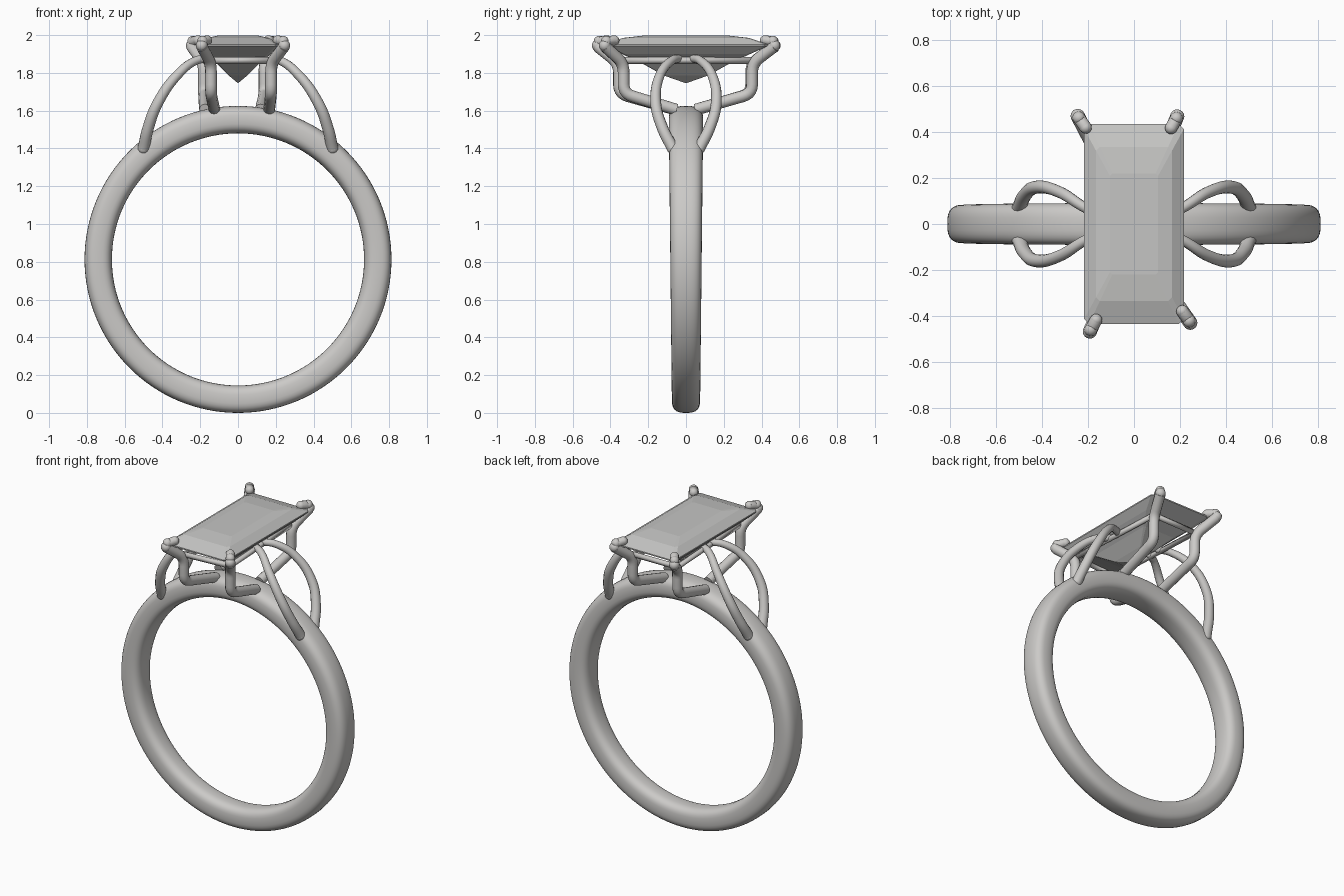
import bpy, bmesh, math
from mathutils import Vector

if "Cube" in bpy.data.objects:
    bpy.data.objects.remove(bpy.data.objects["Cube"], do_unlink=True)


def material(name, rgb):
    m = bpy.data.materials.new(name)
    m.use_nodes = True
    m.diffuse_color = (*rgb, 1)
    m.node_tree.nodes["Principled BSDF"].inputs["Base Color"].default_value = (*rgb, 1)
    return m


METAL = material("pale metal", (0.60, 0.59, 0.575))
STONE = material("grey stone", (0.56, 0.56, 0.55))


def add_mesh(name, mesh, mat, smooth=True):
    mesh.materials.clear()
    mesh.materials.append(mat)
    ob = bpy.data.objects.new(name, mesh)
    bpy.context.collection.objects.link(ob)
    for p in mesh.polygons:
        p.use_smooth = smooth
    return ob


def from_bmesh(name, bm, mat, smooth):
    bmesh.ops.recalc_face_normals(bm, faces=bm.faces)
    mesh = bpy.data.meshes.new(name)
    bm.to_mesh(mesh)
    bm.free()
    return add_mesh(name, mesh, mat, smooth)


def bridge(bm, a, b):
    n = len(a)
    for i in range(n):
        bm.faces.new((a[i], a[(i + 1) % n], b[(i + 1) % n], b[i]))


def wire(name, points, radius, radii=None, bezier=False, cyclic=False):
    """Sweep a round tube along a path and turn it into a mesh."""
    cu = bpy.data.curves.new(name + "_path", "CURVE")
    cu.dimensions = "3D"
    cu.bevel_depth = radius
    cu.bevel_resolution = 4
    cu.resolution_u = 10
    cu.use_fill_caps = True
    sp = cu.splines.new("BEZIER" if bezier else "POLY")
    pts = sp.bezier_points if bezier else sp.points
    pts.add(len(points) - 1)
    for i, (p, co) in enumerate(zip(pts, points)):
        p.co = co if bezier else (*co, 1)
        p.radius = radii[i] if radii else 1
        if bezier:
            p.handle_left_type = p.handle_right_type = "AUTO"
    sp.use_cyclic_u = cyclic
    ob = bpy.data.objects.new(name + "_path", cu)
    bpy.context.collection.objects.link(ob)
    bpy.context.view_layer.update()
    dg = bpy.context.evaluated_depsgraph_get()
    mesh = bpy.data.meshes.new_from_object(ob.evaluated_get(dg))
    bpy.data.objects.remove(ob, do_unlink=True)
    return add_mesh(name, mesh, METAL)


def rounded(points, size):
    """Replace each inner corner of a path with a short arc."""
    pts = [Vector(p) for p in points]
    out = [pts[0]]
    for a, b, c in zip(pts, pts[1:], pts[2:]):
        p = b + (a - b).normalized() * min(size, (a - b).length * 0.45)
        q = b + (c - b).normalized() * min(size, (c - b).length * 0.45)
        for k in range(6):
            t = k / 5
            out.append(p * (1 - t) ** 2 + b * 2 * t * (1 - t) + q * t * t)
    return out + [pts[-1]]


def ball(name, co, r):
    bm = bmesh.new()
    bmesh.ops.create_uvsphere(bm, u_segments=16, v_segments=10, radius=r)
    bmesh.ops.translate(bm, verts=bm.verts, vec=co)
    from_bmesh(name, bm, METAL, True)


# Band: rounded-square section swept round a circle, slightly wider at the top
def power(v, e):
    return math.copysign(abs(v) ** e, v)


bm = bmesh.new()
STEPS, SIDES, CENTRE = 128, 32, 0.8125
rings = []
for i in range(STEPS):
    a = math.tau * i / STEPS
    half = 0.083 + 0.008 * math.sin(a)
    ring = []
    for j in range(SIDES):
        t = math.tau * j / SIDES
        r = 0.74 + 0.0725 * power(math.cos(t), 0.7)
        y = half * power(math.sin(t), 0.7)
        ring.append(bm.verts.new((r * math.cos(a), y, CENTRE + r * math.sin(a))))
    rings.append(ring)
for i in range(STEPS):
    bridge(bm, rings[i], rings[(i + 1) % STEPS])
from_bmesh("band", bm, METAL, True)

# Step-cut stone: clipped rectangles from the table down to the point
bm = bmesh.new()
layers = []
for hx, hy, z in [(0.105, 0.22, 1.998), (0.165, 0.335, 1.985), (0.217, 0.435, 1.95),
                  (0.217, 0.435, 1.942), (0.175, 0.34, 1.9), (0.115, 0.235, 1.852),
                  (0.05, 0.12, 1.787)]:
    c = hx * 0.1
    corners = [(hx, hy - c), (hx - c, hy), (c - hx, hy), (-hx, hy - c),
               (-hx, c - hy), (c - hx, -hy), (hx - c, -hy), (hx, c - hy)]
    layers.append([bm.verts.new((x, y, z)) for x, y in corners])
for a, b in zip(layers, layers[1:]):
    bridge(bm, a, b)
bm.faces.new(layers[0])
tip = bm.verts.new((0, 0, 1.745))
last = layers[-1]
for i in range(8):
    bm.faces.new((last[i], last[(i + 1) % 8], tip))
from_bmesh("stone", bm, STONE, False)

# Claws: foot x, post (x, y), outer bend (x, y)
claws = {
    "front_left_claw": (0.165, (0.175, -0.33), (0.245, -0.43)),
    "back_right_claw": (-0.175, (-0.18, 0.345), (-0.245, 0.47)),
    "back_left_claw": (0.12, (0.14, 0.35), (0.188, 0.468)),
    "front_right_claw": (-0.125, (-0.143, -0.355), (-0.192, -0.468)),
}
for name, (foot, (px, py), (ox, oy)) in claws.items():
    s = math.copysign(1, py)
    path = [(foot, 0.05 * s, 1.605), (px, py, 1.69), (px, py, 1.85), (ox, oy, 1.94)]
    wire(name, rounded(path, 0.05), 0.031)
    end = (ox * 0.86, oy - 0.05 * s, 1.972)
    ball(name + "_bend", (ox, oy, 1.945), 0.031)
    wire(name + "_hook", [(ox, oy, 1.945), (ox * 0.98, oy - 0.008 * s, 1.968), end], 0.027)
    ball(name + "_knuckle", (ox * 0.98, oy - 0.008 * s, 1.968), 0.028)
    ball(name + "_tip", end, 0.027)

# Rail under the stone, joining the claws
order = ["front_left_claw", "back_left_claw", "back_right_claw", "front_right_claw"]
wire("rail", [(*claws[n][1], 1.866) for n in order], 0.018, cyclic=True)

# Shoulder wires: four bowed, tapering loops from band to rail
for sx, side in ((1, "left"), (-1, "right")):
    for sy, face in ((-1, "front"), (1, "back")):
        path = [(0.5, 0.07, 1.4), (0.475, 0.125, 1.51), (0.425, 0.16, 1.64),
                (0.32, 0.137, 1.79), (0.22, 0.075, 1.866), (0.155, 0.04, 1.876)]
        path = [(x * sx, y * sy, z) for x, y, z in path]
        name = f"{face}_{side}_shoulder_wire"
        wire(name, path, 0.03, [1.05, 1, 0.95, 0.85, 0.75, 0.72], bezier=True)
        ball(name + "_end", path[-1], 0.0216)
        ball(name + "_foot", path[0], 0.0315)
